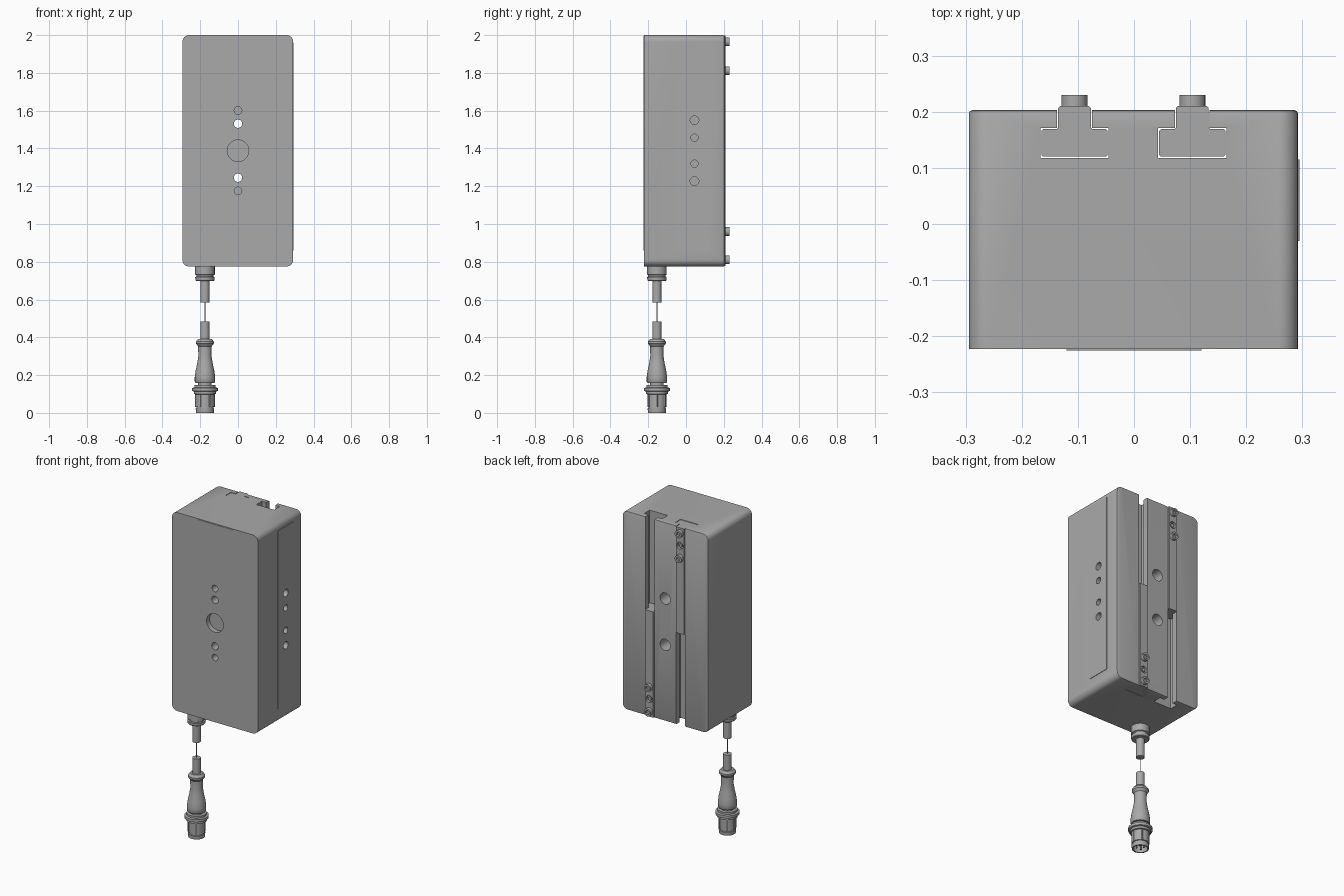
import bpy, bmesh, math
from mathutils import Matrix, Vector

old = bpy.data.objects.get("Cube")
if old:
    bpy.data.objects.remove(old, do_unlink=True)

grey = bpy.data.materials.new("plain grey")
grey.use_nodes = True
colour = (0.4, 0.4, 0.4, 1)
grey.diffuse_color = colour
grey.node_tree.nodes["Principled BSDF"].inputs["Base Color"].default_value = colour

BOTTOM, TOP, BACK, FRONT = 0.775, 2.0, 0.203, -0.225
CABLE = (-0.175, -0.154)
AXES = {"x": Matrix.Rotation(math.pi / 2, 4, "Y"),
        "y": Matrix.Rotation(-math.pi / 2, 4, "X"),
        "z": Matrix.Identity(4)}


def finish(name, bm):
    bmesh.ops.recalc_face_normals(bm, faces=bm.faces[:])
    mesh = bpy.data.meshes.new(name)
    bm.to_mesh(mesh)
    bm.free()
    mesh.materials.append(grey)
    ob = bpy.data.objects.new(name, mesh)
    bpy.context.collection.objects.link(ob)
    return ob


def box_mesh(low, high):
    bm = bmesh.new()
    bmesh.ops.create_cube(bm, size=1)
    for v in bm.verts:
        v.co = [(a + b) / 2 + c * (b - a) for a, b, c in zip(low, high, v.co)]
    return bm


def cylinder(name, centre, r, depth, axis, sides=32):
    bm = bmesh.new()
    bmesh.ops.create_cone(bm, cap_ends=True, segments=sides, radius1=r, radius2=r,
                          depth=depth, matrix=Matrix.Translation(centre) @ AXES[axis])
    return finish(name, bm)


def lathe(name, profile, centre, sides=40):
    # Spin (radius, height) points around a vertical axis
    bm = bmesh.new()
    origin = Vector((*centre, 0))
    vs = [bm.verts.new(origin + Vector((r, 0, z))) for r, z in profile]
    es = [bm.edges.new(pair) for pair in zip(vs, vs[1:])]
    bmesh.ops.spin(bm, geom=vs + es, cent=origin, axis=(0, 0, 1),
                   angle=math.tau, steps=sides, use_merge=True)
    bmesh.ops.remove_doubles(bm, verts=bm.verts[:], dist=1e-5)
    return finish(name, bm)


def tee(name, x, z0, z1, gap, back, bevel=0):
    # T-shaped section run along z
    wide, neck, low, step = 0.061 - gap, 0.031 - gap, 0.118 + gap, 0.171 - gap
    half = [(wide, low), (wide, step), (neck, step), (neck, back)]
    outline = half + [(-a, b) for a, b in reversed(half)]
    bm = bmesh.new()
    face = bm.faces.new([bm.verts.new((x + a, b, z0)) for a, b in outline])
    ext = bmesh.ops.extrude_face_region(bm, geom=[face])
    verts = [g for g in ext["geom"] if isinstance(g, bmesh.types.BMVert)]
    bmesh.ops.translate(bm, verts=verts, vec=(0, 0, z1 - z0))
    if bevel:
        sides = [e for e in bm.edges if abs(e.verts[0].co.z - e.verts[1].co.z) > 0.1]
        bmesh.ops.bevel(bm, geom=sides, offset=bevel, segments=1, affect="EDGES")
    return finish(name, bm)


def boolean(ob, other, operation="DIFFERENCE"):
    mod = ob.modifiers.new("cut", "BOOLEAN")
    mod.operation, mod.solver, mod.object = operation, "EXACT", other
    bpy.context.view_layer.objects.active = ob
    bpy.ops.object.modifier_apply(modifier=mod.name)
    bpy.data.objects.remove(other, do_unlink=True)


# Housing: corners rounded along y, small bevel round the back rim
bm = box_mesh((-0.294, FRONT + 0.002, BOTTOM), (0.292, BACK, TOP))
corners = [e for e in bm.edges if abs(e.verts[0].co.y - e.verts[1].co.y) > 0.1]
bmesh.ops.bevel(bm, geom=corners, offset=0.035, segments=8, profile=0.5, affect="EDGES")
rim = [e for e in bm.edges if all(v.co.y > BACK - 0.001 for v in e.verts)]
bmesh.ops.bevel(bm, geom=rim, offset=0.006, segments=2, profile=0.5, affect="EDGES")
housing = finish("housing", bm)

# Slightly raised pads on the front and the left side
boolean(housing, finish("pad", box_mesh((-0.12, FRONT, 0.86), (0.12, FRONT + 0.05, 1.995))), "UNION")
boolean(housing, finish("pad", box_mesh((0.25, -0.03, 0.86), (0.295, 0.115, 1.96))), "UNION")

# Jaw slots in the back
SLOTS = (-0.106, 0.104)
for x in SLOTS:
    boolean(housing, tee("slot", x, 0.7, 2.1, 0, 0.3))

# Front holes: centring recess, dowel holes and through bolts with counterbores
boolean(housing, cylinder("cut", (0, FRONT, 1.388), 0.057, 0.06, "y", 48))
for side in (-1, 1):
    z = 1.388 + side * 0.143
    boolean(housing, cylinder("cut", (0, 0, z), 0.022, 1, "y"))
    boolean(housing, cylinder("cut", (0, BACK, z), 0.035, 0.16, "y"))
    boolean(housing, cylinder("cut", (0, FRONT, 1.388 + side * 0.213), 0.02, 0.14, "y"))
    # Side mounting holes
    boolean(housing, cylinder("cut", (0.295, 0.045, 1.388 + side * 0.161), 0.023, 0.14, "x"))
    boolean(housing, cylinder("cut", (0.295, 0.045, 1.388 + side * 0.069), 0.019, 0.12, "x"))

# Sliding jaws, each with two cap screws and a flush set screw
for label, x, z0, z1, screws in (
        ("upper", SLOTS[0], 1.345, 1.998, (1.965, 1.888, 1.812)),
        ("lower", SLOTS[1], 0.777, 1.43, (0.96, 0.885, 0.81))):
    jaw = tee(label + "_jaw", x, z0, z1, 0.002, 0.21, 0.003)
    boolean(jaw, cylinder("cut", (x, 0.21, screws[1]), 0.021, 0.03, "y"))
    cylinder(label + "_set_screw", (x, 0.2, screws[1]), 0.012, 0.012, "y", 6)
    for z in (screws[0], screws[2]):
        screw = cylinder(label + "_cap_screw", (x, 0.215, z), 0.023, 0.03, "y")
        boolean(screw, cylinder("cut", (x, 0.23, z), 0.013, 0.025, "y", 6))

# Cable gland, cable ends and the thin wire joining them
lathe("cable_gland", [(0, 0.78), (0.052, 0.78), (0.052, 0.732), (0.046, 0.729), (0.046, 0.722),
                      (0.052, 0.719), (0.05, 0.702), (0.047, 0.699), (0, 0.699)], CABLE)
cylinder("upper_cable", (*CABLE, 0.645), 0.024, 0.12, "z")
cylinder("lower_cable", (*CABLE, 0.43), 0.024, 0.11, "z")
cylinder("cable_core", (*CABLE, 0.535), 0.002, 0.12, "z", 8)

# Tapered connector grip
lathe("connector_grip", [(0, 0.392), (0.036, 0.392), (0.047, 0.378), (0.047, 0.367), (0.036, 0.352),
                         (0.035, 0.3), (0.041, 0.262), (0.049, 0.225), (0.054, 0.19), (0.054, 0.165),
                         (0.05, 0.158), (0.036, 0.158), (0.036, 0.14), (0, 0.14)], CABLE)

# Threaded coupling, hollow at the bottom
lathe("coupling_nut", [(0, 0.147), (0.056, 0.147), (0.056, 0.135), (0.068, 0.132), (0.068, 0.116),
                       (0.058, 0.113), (0.058, 0.1), (0.05, 0.098), (0.05, 0.032), (0.045, 0.03),
                       (0.045, 0.024), (0.049, 0.022), (0.047, 0), (0.04, 0), (0.04, 0.05),
                       (0, 0.05)], CABLE)

# Grip ribs and contact pins
for i in range(6):
    a = math.tau * i / 6
    cylinder("coupling_rib", (CABLE[0] + 0.047 * math.cos(a), CABLE[1] + 0.047 * math.sin(a), 0.065),
             0.006, 0.066, "z", 8)
for i in range(4):
    a = math.tau * (i + 0.5) / 4
    cylinder("contact_pin", (CABLE[0] + 0.02 * math.cos(a), CABLE[1] + 0.02 * math.sin(a), 0.03),
             0.005, 0.045, "z", 10)

# Smooth the round surfaces, keep edges crisp
for ob in bpy.context.collection.objects:
    ob.select_set(ob.type == "MESH")
bpy.context.view_layer.objects.active = housing
bpy.ops.object.shade_smooth_by_angle(angle=math.radians(30))
